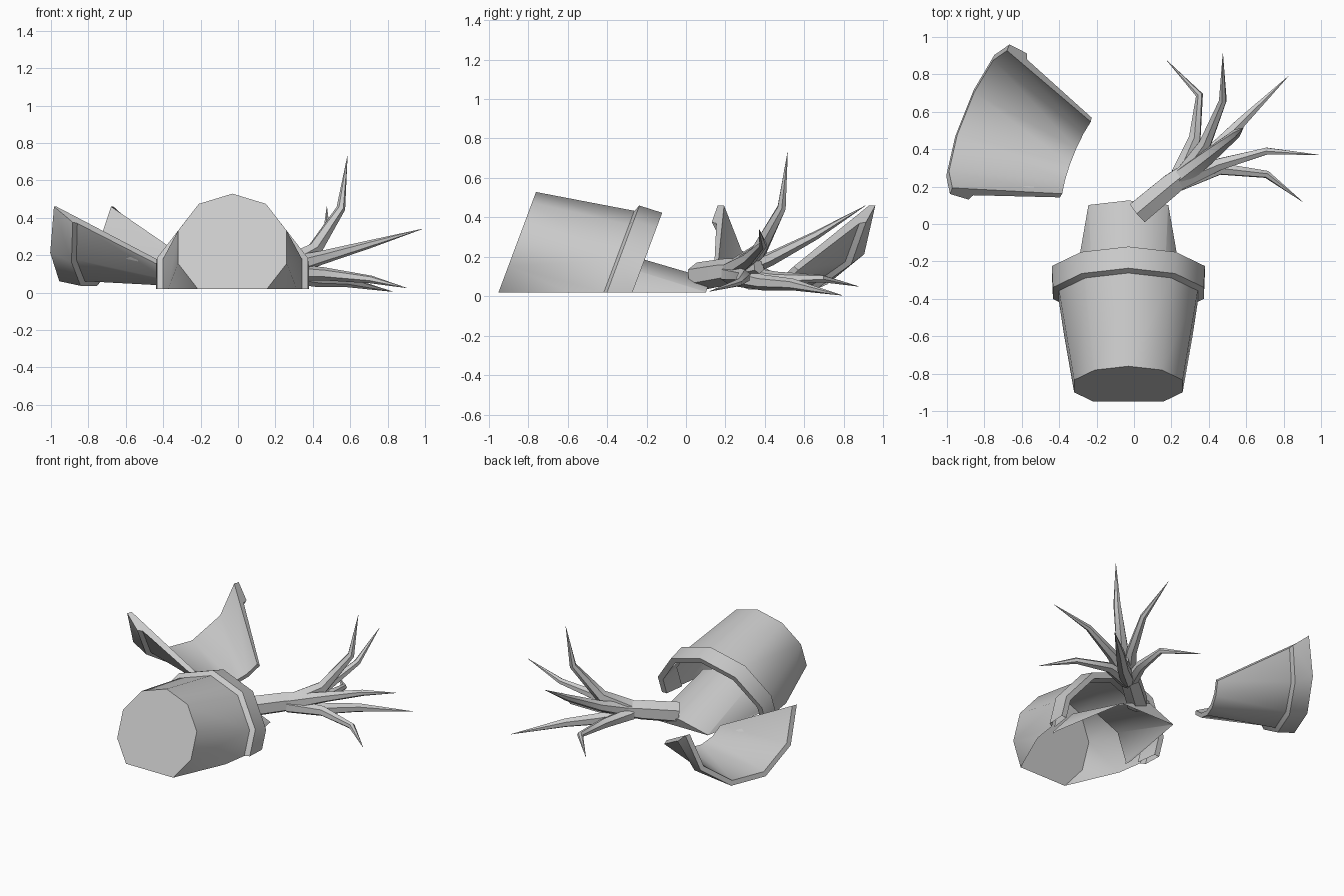
import bpy, bmesh
from math import sin, cos, pi
from mathutils import Vector

if "Cube" in bpy.data.objects:
    bpy.data.objects.remove(bpy.data.objects["Cube"])


def finish(name, bm, clip=False):
    if clip:  # cut flat along the ground
        bmesh.ops.bisect_plane(bm, geom=bm.verts[:] + bm.edges[:] + bm.faces[:],
                               plane_co=(0, 0, 0.02), plane_no=(0, 0, 1), clear_inner=True)
    bmesh.ops.recalc_face_normals(bm, faces=bm.faces[:])
    mesh = bpy.data.meshes.new(name)
    bm.to_mesh(mesh)
    bm.free()
    ob = bpy.data.objects.new(name, mesh)
    bpy.context.collection.objects.link(ob)
    bpy.ops.object.select_all(action='DESELECT')
    ob.select_set(True)
    bpy.context.view_layer.objects.active = ob
    bpy.ops.object.shade_smooth_by_angle(angle=0.68)
    return ob


def lathe(bm, origin, axis, profile, angles, closed_ring=True, closed_profile=False,
          narrowing=0.0, cap=False):
    """Sweep (distance, radius) points around an axis; angle 0 points up."""
    o, a = Vector(origin), Vector(axis).normalized()
    side = a.cross(Vector((0, 0, 1))).normalized()
    up = side.cross(a).normalized()
    rings = []
    for ang in angles:
        ring = []
        for t, r in profile:
            th = pi + (ang - pi) * (1 - narrowing * t)
            ring.append(bm.verts.new(o + a * t + (up * cos(th) + side * sin(th)) * r))
        rings.append(ring)
    n, m = len(rings), len(profile)
    for i in range(n if closed_ring else n - 1):
        p, q = rings[i], rings[(i + 1) % n]
        for j in range(m if closed_profile else m - 1):
            k = (j + 1) % m
            bm.faces.new((p[j], p[k], q[k], q[j]))
    if cap:
        bm.faces.new([r[0] for r in rings])
    if closed_profile and not closed_ring:
        bm.faces.new(rings[0])
        bm.faces.new(rings[-1])


def limb(bm, points, sides=6):
    """Tapered tube through (x, y, z, radius) points."""
    ps = [Vector(p[:3]) for p in points]
    rings = []
    for i, p in enumerate(ps):
        d = (ps[min(i + 1, len(ps) - 1)] - ps[max(i - 1, 0)]).normalized()
        s = d.cross(Vector((0.3, -0.4, 0.86))).normalized()
        u = s.cross(d)
        rings.append([bm.verts.new(p + (s * cos(2 * pi * k / sides) + u * sin(2 * pi * k / sides)) * points[i][3])
                      for k in range(sides)])
    for p, q in zip(rings, rings[1:]):
        for k in range(sides):
            bm.faces.new((p[k], p[(k + 1) % sides], q[(k + 1) % sides], q[k]))
    bm.faces.new(rings[0])
    bm.faces.new(rings[-1])


TEN = [2 * pi * i / 10 for i in range(10)]
POT = (-0.03, -0.867, 0.243)
AXIS = (0, 0.937, -0.35)

# Toppled pot: wall with base, then the rim band
bm = bmesh.new()
lathe(bm, POT, AXIS, [(0, 0.305), (0.5, 0.39), (0.515, 0.424), (0.636, 0.43), (0.636, 0.39), (0.5, 0.37)],
      TEN, cap=True)
finish("pot", bm, clip=True)

# Soil plug sliding out of the pot
bm = bmesh.new()
lathe(bm, (-0.03, 0.0, -0.25), (0, -0.937, 0.35), [(0, 0.36), (0.55, 0.32)], TEN, cap=True)
finish("soil", bm, clip=True)

# Broken half of another pot wall, lying hollow side up
bm = bmesh.new()
lathe(bm, (-0.825, 0.56, 0.46), (0.93, -0.37, -0.22),
      [(0, 0.43), (0.12, 0.425), (0.135, 0.395), (0.61, 0.305), (0.61, 0.275), (0, 0.395)],
      [pi / 2 + i * pi / 5 for i in range(6)], closed_ring=False, closed_profile=True, narrowing=0.75)
finish("pot_shard", bm)

# Bare plant: trunk and its forked branches
bm = bmesh.new()
limb(bm, [(0.02, 0.06, 0.10, 0.072), (0.20, 0.21, 0.125, 0.068), (0.40, 0.37, 0.15, 0.035)])
finish("trunk", bm)
branches = [
    [(0.24, 0.27, 0.11, 0.045), (0.325, 0.46, 0.09, 0.035), (0.35, 0.69, 0.09, 0.02), (0.175, 0.875, 0.05, 0.001)],
    [(0.26, 0.26, 0.13, 0.05), (0.38, 0.43, 0.19, 0.036), (0.475, 0.66, 0.31, 0.022), (0.475, 0.91, 0.46, 0.001)],
    [(0.26, 0.25, 0.10, 0.05), (0.42, 0.39, 0.07, 0.04), (0.57, 0.54, 0.06, 0.03), (0.825, 0.79, 0.005, 0.001)],
    [(0.24, 0.23, 0.13, 0.055), (0.46, 0.32, 0.19, 0.036), (0.71, 0.39, 0.26, 0.021), (0.985, 0.37, 0.34, 0.001)],
    [(0.24, 0.22, 0.11, 0.05), (0.46, 0.295, 0.10, 0.035), (0.71, 0.265, 0.07, 0.021), (0.90, 0.12, 0.025, 0.001)],
    [(0.26, 0.25, 0.14, 0.055), (0.41, 0.37, 0.23, 0.042), (0.55, 0.485, 0.45, 0.024), (0.585, 0.515, 0.73, 0.001)],
]
for i, pts in enumerate(branches):
    bm = bmesh.new()
    limb(bm, pts)
    finish(f"branch_{i + 1}", bm)
